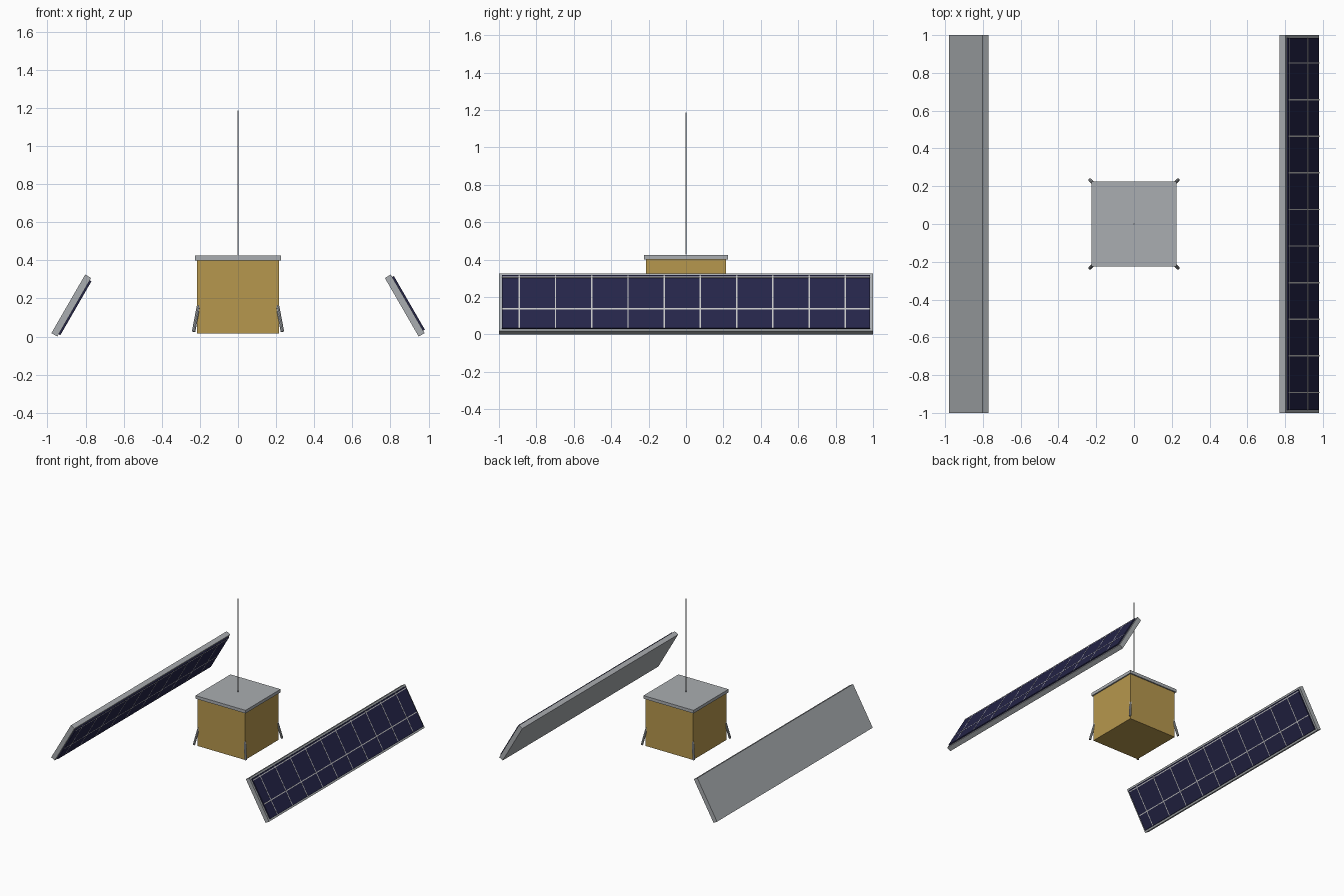
import bpy, bmesh, math
from mathutils import Matrix, Vector

if "Cube" in bpy.data.objects:
    bpy.data.objects.remove(bpy.data.objects["Cube"])


def material(name, rgb):
    m = bpy.data.materials.new(name)
    m.diffuse_color = (*rgb, 1)
    m.use_nodes = True
    m.node_tree.nodes["Principled BSDF"].inputs["Base Color"].default_value = m.diffuse_color
    return m


GOLD = material("gold foil", (0.47, 0.31, 0.075))
GREY = material("light grey metal", (0.40, 0.42, 0.44))
NAVY = material("navy solar cell", (0.018, 0.018, 0.065))
LINE = material("pale cell line", (0.55, 0.55, 0.55))


def finish(name, bm, mat, smooth=False):
    me = bpy.data.meshes.new(name)
    bm.to_mesh(me)
    bm.free()
    me.materials.append(mat)
    for p in me.polygons:
        p.use_smooth = smooth and len(p.vertices) == 4
    ob = bpy.data.objects.new(name, me)
    bpy.context.collection.objects.link(ob)
    return ob


def boxes(name, parts, mat, matrix=Matrix()):
    """One object from several (centre, size) boxes."""
    bm = bmesh.new()
    for centre, size in parts:
        m = matrix @ Matrix.Translation(centre) @ Matrix.Diagonal((*size, 1))
        bmesh.ops.create_cube(bm, size=1, matrix=m)
    return finish(name, bm, mat)


def rod(name, a, b, radius, sides, mat):
    a, b = Vector(a), Vector(b)
    d = b - a
    bm = bmesh.new()
    m = Matrix.Translation((a + b) / 2) @ d.to_track_quat('Z', 'Y').to_matrix().to_4x4()
    bmesh.ops.create_cone(bm, cap_ends=True, segments=sides, radius1=radius,
                          radius2=radius, depth=d.length, matrix=m)
    return finish(name, bm, mat)


# Body and lid
boxes("body", [((0, 0, 0.2075), (0.43, 0.43, 0.385))], GOLD)
boxes("lid", [((0, 0, 0.4125), (0.45, 0.45, 0.025))], GREY)

# Antenna
rod("antenna", (0, 0, 0.428), (0, 0, 1.187), 0.004, 10, GREY)

# Splayed legs on the four corners
for i, (sx, sy) in enumerate([(1, 1), (-1, 1), (-1, -1), (1, -1)]):
    rod(f"leg_{i + 1}", (sx * 0.233, sy * 0.233, 0.026),
        (sx * 0.207, sy * 0.207, 0.163), 0.009, 8, GREY)

# Tilted solar panels: local x runs down the slope, local z is the cell side
L, T, D = 0.355, 0.036, 0.0095
for side, x, angle in (("right", 0.875, 60), ("left", -0.875, 120)):
    m = Matrix.Translation((x, 0, 0.1625)) @ Matrix.Rotation(math.radians(angle), 4, 'Y')
    boxes(side + "_panel_frame", [((0, 0, 0), (L, 2, T))], GREY, m)
    boxes(side + "_solar_cells", [((0, 0, T / 2 + D / 2), (0.326, 1.968, D))], NAVY, m)
    top = T / 2 + D
    lines = [((0, -0.892 + 0.1938 * k, top), (0.326, 0.007, 0.0014)) for k in range(10)]
    lines += [((px, 0, top), (0.007, 1.968, 0.0012)) for px in (-0.15, 0.045)]
    boxes(side + "_cell_lines", lines, LINE, m)
